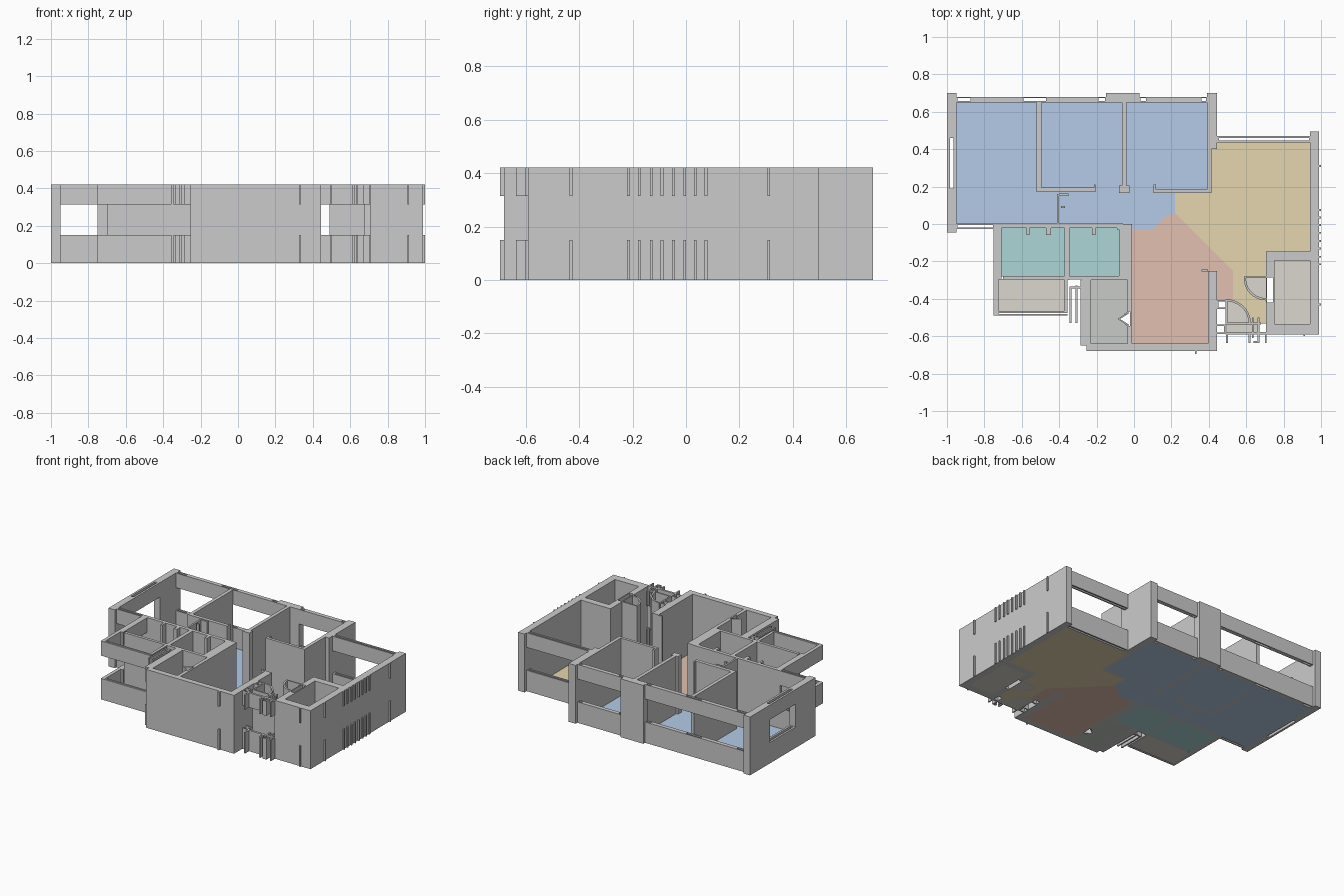
import bpy, bmesh, math

H, SILL, HEAD = 0.42, 0.15, 0.315
FULL = [(0, H)]
BAND = [(0, SILL), (HEAD, H)]          # wall below and above a window


def prism(bm, pts, z0, z1):
    lo = [bm.verts.new((x, y, z0)) for x, y in pts]
    hi = [bm.verts.new((x, y, z1)) for x, y in pts]
    n = len(pts)
    bm.faces.new(lo[::-1])
    bm.faces.new(hi)
    for i in range(n):
        j = (i + 1) % n
        bm.faces.new((lo[i], lo[j], hi[j], hi[i]))


def finish(name, bm, mat=None):
    bmesh.ops.recalc_face_normals(bm, faces=bm.faces)
    me = bpy.data.meshes.new(name)
    bm.to_mesh(me)
    bm.free()
    ob = bpy.data.objects.new(name, me)
    bpy.context.collection.objects.link(ob)
    if mat:
        me.materials.append(mat)
    return ob


def rect(x0, x1, y0, y1):
    return [(x0, y0), (x1, y0), (x1, y1), (x0, y1)]


def walls(name, rects, levels=FULL):
    bm = bmesh.new()
    for r in rects:
        for z0, z1 in levels:
            prism(bm, rect(*r), z0, z1)
    return finish(name, bm)


def hollow_x(x0, x1, y0, y1, holes, t):
    """Rectangles of a wall along x with slots cut down its middle."""
    out = [(x0, x1, y0, y0 + t), (x0, x1, y1 - t, y1)]
    cur = x0
    for a, b in holes:
        if a > cur:
            out.append((cur, a, y0 + t, y1 - t))
        cur = b
    if cur < x1:
        out.append((cur, x1, y0 + t, y1 - t))
    return out


def floor(name, pts, color):
    mat = bpy.data.materials.get(color[0]) or bpy.data.materials.new(color[0])
    mat.diffuse_color = (*color[1], 1)
    bm = bmesh.new()
    prism(bm, pts, 0, 0.005)
    finish(name, bm, mat)


def arc(cx, cy, r, a0, a1, n=10):
    return [(cx + r * math.cos(math.radians(a0 + (a1 - a0) * i / n)),
             cy + r * math.sin(math.radians(a0 + (a1 - a0) * i / n))) for i in range(n + 1)]


# Outer full-height walls and pillars
walls("left_outer_wall", [(-1, -0.95, 0.47, 0.70), (-1, -0.95, -0.045, 0.18)])
walls("left_window_band", [(-1, -0.985, 0.18, 0.47), (-0.965, -0.95, 0.18, 0.47),
                           (-0.985, -0.965, 0.18, 0.19), (-0.985, -0.965, 0.46, 0.47)], BAND)
walls("back_pillars", [(-0.15, 0.03, 0.65, 0.70), (0.39, 0.445, 0.40, 0.70)])
walls("right_outer_wall", [(0.94, 0.99, -0.59, 0.495)])
walls("front_wall", [(-0.255, 0.445, -0.68, -0.64)])
walls("living_side_wall", [(0.395, 0.445, -0.64, -0.25), (0.36, 0.395, -0.255, -0.243)])

# Back and side window bands with slotted sills
walls("back_left_window_band",
      hollow_x(-0.95, -0.15, 0.65, 0.68, [(-0.945, -0.875), (-0.59, -0.47), (-0.19, -0.155)], 0.007), BAND)
walls("back_middle_window_band",
      hollow_x(0.03, 0.39, 0.65, 0.68, [(0.035, 0.065), (0.36, 0.385)], 0.007), BAND)
walls("back_right_window_band",
      hollow_x(0.445, 0.94, 0.437, 0.47, [(0.455, 0.935)], 0.010), BAND)
walls("bedroom_front_window_band",
      hollow_x(-0.95, -0.75, -0.027, 0.003, [(-0.945, -0.755)], 0.009), BAND)

# Bedroom partitions
walls("bedroom_partitions", [
    (-0.52, -0.495, 0.17, 0.65), (-0.52, -0.205, 0.17, 0.195),
    (-0.065, -0.04, 0.19, 0.65), (-0.08, -0.025, 0.165, 0.205),
    (0.105, 0.415, 0.165, 0.185), (0.105, 0.118, 0.185, 0.21),
    (0.39, 0.415, 0.165, 0.40), (-0.215, -0.205, 0.195, 0.21)])
walls("corridor_partitions", [
    (-0.413, -0.40, 0, 0.16), (-0.40, -0.35, 0.15, 0.162), (-0.39, -0.37, 0.085, 0.097)])

# Bathrooms
walls("bathroom_back_wall", [
    (-0.75, -0.065, -0.022, 0.003), (-0.575, -0.56, -0.06, -0.02),
    (-0.47, -0.445, -0.06, -0.02), (-0.225, -0.205, -0.06, -0.02), (-0.09, -0.06, -0.03, 0.003)])
walls("bathroom_partitions", [
    (-0.372, -0.345, -0.30, 0), (-0.70, -0.372, -0.298, -0.277),
    (-0.345, -0.06, -0.298, -0.277), (-0.08, -0.01, -0.30, 0)])
walls("bathroom_side_band", [(-0.75, -0.708, -0.298, -0.022)], BAND)

# Balcony parapet and lintel
walls("balcony_band", [
    (-0.75, -0.725, -0.49, -0.298),
    (-0.725, -0.355, -0.475, -0.465), (-0.725, -0.355, -0.49, -0.482),
    (-0.375, -0.355, -0.465, -0.298)], BAND)

# Thin service shaft fins
walls("shaft_fins", [
    (-0.345, -0.335, -0.53, -0.34), (-0.312, -0.302, -0.53, -0.33),
    (-0.345, -0.28, -0.345, -0.335), (-0.285, -0.255, -0.645, -0.30),
    (-0.285, -0.25, -0.65, -0.64)], BAND)

# Kitchen
walls("kitchen_walls", [(-0.255, -0.23, -0.64, -0.298), (-0.28, -0.01, -0.30, -0.28),
                        (-0.035, -0.01, -0.47, -0.30), (-0.035, -0.01, -0.64, -0.545),
                        (-0.022, -0.01, -0.545, -0.47)])
bm = bmesh.new()
for s in (1, -1):
    prism(bm, [(-0.088, -0.508), (-0.03, -0.508 + s * 0.037), (-0.03, -0.508 + s * 0.028),
               (-0.075, -0.508)], 0, H)
finish("kitchen_door_flap", bm)

# Storage room at the front right
walls("storage_walls", [(0.705, 0.94, -0.195, -0.147), (0.705, 0.75, -0.285, -0.195),
                        (0.742, 0.75, -0.42, -0.285), (0.705, 0.712, -0.42, -0.285),
                        (0.705, 0.75, -0.59, -0.42), (0.75, 0.94, -0.59, -0.535)])

# Curved door swings and their leaves
for name, c, a in (("entry_door_swing", (0.495, -0.532), (0, 90)),
                   ("storage_door_swing", (0.705, -0.29), (180, 270))):
    bm = bmesh.new()
    prism(bm, arc(*c, 0.13 if a[0] == 0 else 0.118, *a) + arc(*c, 0.118 if a[0] == 0 else 0.106, *a)[::-1], 0, H)
    finish(name, bm)
walls("door_leaves", [(0.49, 0.50, -0.532, -0.405), (0.49, 0.68, -0.537, -0.527),
                      (0.587, 0.705, -0.29, -0.28)])

# Entry frames and fins
walls("entry_frames", [
    (0.445, 0.49, -0.415, -0.407), (0.445, 0.49, -0.455, -0.447), (0.445, 0.453, -0.455, -0.407),
    (0.445, 0.49, -0.545, -0.537), (0.445, 0.49, -0.587, -0.579), (0.482, 0.49, -0.587, -0.537),
    (0.49, 0.705, -0.592, -0.577), (0.492, 0.502, -0.635, -0.59),
    (0.612, 0.622, -0.635, -0.59), (0.64, 0.67, -0.635, -0.625), (0.66, 0.67, -0.635, -0.50),
    (0.63, 0.64, -0.61, -0.50), (0.70, 0.708, -0.635, -0.59)], BAND)

# Small facade fins
fins = [(0.985, 1.0, y - 0.005, y + 0.005) for y in
        (-0.43, -0.215, -0.175, -0.13, -0.09, -0.047, -0.005, 0.035, 0.075, 0.31)]
fins += [(0.325, 0.335, -0.695, -0.675), (0.905, 0.915, -0.60, -0.585)]
walls("facade_fins", fins, BAND)

# Coloured floors
BLUE = ("blue", (0.46, 0.60, 0.80))
YELLOW = ("yellow", (0.78, 0.67, 0.43))
PINK = ("pink", (0.77, 0.53, 0.44))
TEAL = ("teal", (0.42, 0.67, 0.68))
TAN = ("tan", (0.71, 0.67, 0.62))
GREY = ("grey_green", (0.57, 0.60, 0.57))
floor("bedroom_floor", [(-0.95, 0), (-0.01, 0), (-0.01, -0.03), (0.10, -0.03), (0.17, 0.04),
                        (0.22, 0.06), (0.22, 0.17), (0.40, 0.17), (0.40, 0.65), (-0.95, 0.65)], BLUE)
floor("lounge_floor", [(0.22, 0.06), (0.53, -0.25), (0.53, -0.41)] + arc(0.495, -0.532, 0.12, 70, 0, 6) +
      [(0.705, -0.532), (0.705, -0.41)] + arc(0.705, -0.29, 0.112, 270, 180, 8) +
      [(0.705, -0.285), (0.705, -0.15), (0.94, -0.15), (0.94, 0.44), (0.41, 0.44), (0.41, 0.17), (0.22, 0.17)], YELLOW)
floor("dining_floor", [(-0.01, -0.64), (0.395, -0.64), (0.395, -0.25), (0.445, -0.25), (0.445, -0.41),
                       (0.53, -0.41), (0.53, -0.25), (0.22, 0.06), (0.17, 0.04), (0.10, -0.03),
                       (-0.01, -0.03)], PINK)
floor("bathroom_floor_left", rect(-0.71, -0.37, -0.28, -0.01), TEAL)
floor("bathroom_floor_right", rect(-0.345, -0.075, -0.28, -0.01), TEAL)
floor("balcony_floor", rect(-0.725, -0.375, -0.465, -0.295), TAN)
floor("kitchen_floor", [(-0.23, -0.64), (-0.033, -0.64), (-0.033, -0.545), (-0.085, -0.508),
                        (-0.033, -0.47), (-0.033, -0.298), (-0.23, -0.298)], GREY)
floor("storage_floor", rect(0.75, 0.94, -0.535, -0.195), TAN)
floor("entry_floor", rect(0.495, 0.67, -0.58, -0.53), TAN)
floor("entry_swing_floor", [(0.495, -0.532)] + arc(0.495, -0.532, 0.12, 0, 90), TAN)
floor("storage_swing_floor", [(0.705, -0.29)] + arc(0.705, -0.29, 0.112, 180, 270), TAN)
